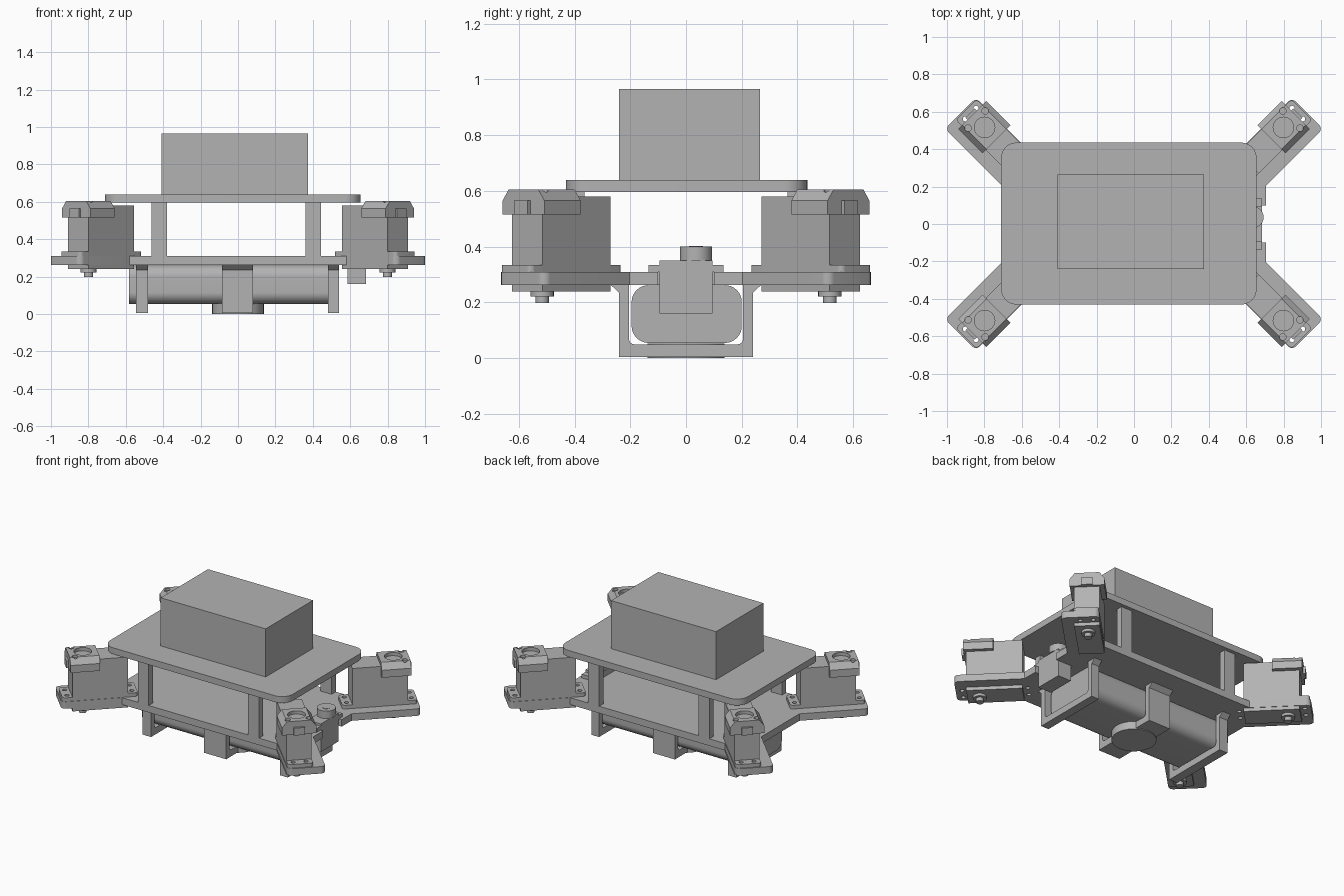
import bpy, bmesh, math
from mathutils import Matrix, Vector

if "Cube" in bpy.data.objects:
    bpy.data.objects.remove(bpy.data.objects["Cube"])

R2 = math.sqrt(0.5)
grey = bpy.data.materials.new("light grey")
grey.diffuse_color = (0.45, 0.45, 0.45, 1)
grey.use_nodes = True
grey.node_tree.nodes["Principled BSDF"].inputs["Base Color"].default_value = grey.diffuse_color


def finish(name, bm, matrix=None):
    if matrix:
        bm.transform(matrix)
    bmesh.ops.recalc_face_normals(bm, faces=bm.faces)
    me = bpy.data.meshes.new(name)
    bm.to_mesh(me)
    bm.free()
    me.materials.append(grey)
    ob = bpy.data.objects.new(name, me)
    bpy.context.collection.objects.link(ob)
    return ob


def extrude(bm, pts, lo, hi):
    bottom = [bm.verts.new((a, b, lo)) for a, b in pts]
    top = [bm.verts.new((a, b, hi)) for a, b in pts]
    bm.faces.new(bottom)
    bm.faces.new(top)
    n = len(pts)
    for i in range(n):
        j = (i + 1) % n
        bm.faces.new((bottom[i], bottom[j], top[j], top[i]))


def prism(name, pts, lo, hi, matrix=None):
    bm = bmesh.new()
    extrude(bm, pts, lo, hi)
    return finish(name, bm, matrix)


def rect(a0, a1, b0, b1):
    return [(a0, b0), (a1, b0), (a1, b1), (a0, b1)]


def box(name, x, y, z, matrix=None):
    return prism(name, rect(*x, *y), *z, matrix)


def circle(a, b, r, n=24):
    return [(a + r * math.cos(2 * math.pi * i / n),
             b + r * math.sin(2 * math.pi * i / n)) for i in range(n)]


def rounded(pts, r, which=None, steps=6):
    """Replace the chosen corners of an outline with arcs."""
    out = []
    n = len(pts)
    for i, p in enumerate(pts):
        if which is not None and i not in which:
            out.append(p)
            continue
        p = Vector(p)
        d0 = (Vector(pts[i - 1]) - p).normalized()
        d1 = (Vector(pts[(i + 1) % n]) - p).normalized()
        half = d0.angle(d1) / 2
        c = p + (d0 + d1).normalized() * (r / math.sin(half))
        s = p + d0 * (r / math.tan(half)) - c
        e = p + d1 * (r / math.tan(half)) - c
        for k in range(steps + 1):
            t = k / steps
            out.append(tuple(c + (s * (1 - t) + e * t).normalized() * r))
    return out


def cut(ob, cutter):
    mod = ob.modifiers.new("holes", 'BOOLEAN')
    mod.operation = 'DIFFERENCE'
    mod.solver = 'EXACT'
    mod.object = cutter
    bpy.context.view_layer.update()
    dg = bpy.context.evaluated_depsgraph_get()
    me = bpy.data.meshes.new_from_object(ob.evaluated_get(dg))
    ob.modifiers.clear()
    ob.data = me


def uv(u, v):
    return ((u + v) * R2, (u - v) * R2)


# Local frame of each corner: u runs out along the arm, v across it
corners = []
for sx in (-1, 1):
    for sy in (-1, 1):
        m = Matrix(((sx * R2, sx * R2, 0, 0), (sy * R2, -sy * R2, 0, 0),
                    (0, 0, 1, 0), (0, 0, 0, 1)))
        side = ("front" if sy < 0 else "back") + ("_left" if sx < 0 else "_right")
        corners.append((side, m))
# Profile frame: (a, b, h) -> (y, z, x)
along_x = Matrix(((0, 0, 1, 0), (1, 0, 0, 0), (0, 1, 0, 0), (0, 0, 0, 1)))

# Chassis plate with four diagonal arms and a slot for the steering servo
quad = [(0.705, 0.203), uv(1.075, 0.355), uv(1.075, 0.12), (0.58, 0.41)]
outline = [(0.705, 0.1)] + quad
outline += [(-x, y) for x, y in reversed(quad)]
outline += [(-x, -y) for x, y in quad]
outline += [(x, -y) for x, y in reversed(quad)]
outline += [(0.705, -0.1), (0.58, -0.1), (0.58, 0.1)]
chassis = prism("chassis_plate", rounded(outline, 0.03, {2, 3, 6, 7, 10, 11, 14, 15}),
                0.263, 0.31)

# Screw hole cutter
bm = bmesh.new()
for side, m in corners:
    for u in (0.632, 1.035):
        for v in (0.16, 0.24):
            p = m @ Vector((u, v, 0))
            extrude(bm, circle(p.x, p.y, 0.014, 12), 0.2, 0.4)
hole_cutter = finish("screw_hole_cutter", bm)
hole_cutter.hide_render = True
cut(chassis, hole_cutter)

# Corner servos
for side, m in corners:
    box(side + "_servo_body", (0.662, 1.007), (0.123, 0.28), (0.24, 0.58), m)
    ears = prism(side + "_servo_ears", rounded(rect(0.60, 1.068, 0.123, 0.28), 0.02),
                 0.31, 0.335, m)
    cut(ears, hole_cutter)
    # gear cap with chamfered sides, a bore and two screw recesses
    swap = Matrix(((0, 0, 1, 0), (1, 0, 0, 0), (0, 1, 0, 0), (0, 0, 0, 1)))
    cap = prism(side + "_servo_cap",
                [(0.093, 0.515), (0.306, 0.515), (0.306, 0.565), (0.275, 0.605),
                 (0.124, 0.605), (0.093, 0.565)], 0.84, 1.024, m @ swap)
    bm = bmesh.new()
    extrude(bm, circle(0.93, 0.2, 0.055), 0.583, 0.7)
    for v in (0.135, 0.265):
        extrude(bm, circle(0.99, v, 0.018, 12), 0.59, 0.7)
    bore = finish(side + "_cap_cutter", bm, m)
    bore.hide_render = True
    cut(cap, bore)
    box(side + "_servo_plug", (1.0, 1.038), (0.165, 0.235), (0.515, 0.565), m)
    prism(side + "_shaft_collar", circle(0.93, 0.2, 0.042), 0.222, 0.245, m)
    prism(side + "_shaft", circle(0.93, 0.2, 0.024), 0.198, 0.23, m)

# Upper deck, payload box and posts
prism("upper_deck", rounded(rect(-0.71, 0.655, -0.43, 0.435), 0.08, steps=8), 0.597, 0.64)
box("payload_box", (-0.41, 0.375), (-0.24, 0.265), (0.64, 0.965))
for x0 in (-0.462, 0.362):
    for y0 in (-0.41, 0.365):
        box("deck_post", (x0, x0 + 0.082), (y0, y0 + 0.045), (0.31, 0.597))

# Battery pack under the chassis
prism("battery", rounded(rect(-0.195, 0.2, 0.055, 0.262), 0.06, steps=8),
      -0.582, 0.5, along_x)

# U-shaped battery brackets
half = [(0.24, 0.005), (0.24, 0.235), (0.27, 0.263), (0.205, 0.263), (0.205, 0.05)]
u_shape = half + [(-y, z) for y, z in reversed(half)]
u_shape = rounded(u_shape, 0.02, {4, 5})
for name, x0, x1 in (("left_bracket", -0.545, -0.482), ("middle_bracket", -0.085, 0.08),
                     ("right_bracket", 0.482, 0.54)):
    prism(name, u_shape, x0, x1, along_x)
foot = prism("bracket_foot", circle(0, 0, 0.138, 32), 0.0, 0.053)

# Steering servo at the right end
box("steering_servo_body", (0.585, 0.685), (-0.095, 0.095), (0.16, 0.35))
box("steering_servo_ears", (0.585, 0.685), (-0.135, 0.135), (0.31, 0.335))
prism("steering_gear", circle(0.635, 0.036, 0.058), 0.35, 0.4)
prism("steering_gear_cap", circle(0.635, 0.036, 0.025), 0.395, 0.402)

# Smooth the round parts, keep hard edges
for ob in bpy.context.scene.objects:
    ob.select_set(True)
    bpy.context.view_layer.objects.active = ob
bpy.ops.object.shade_smooth_by_angle(angle=math.radians(31))
